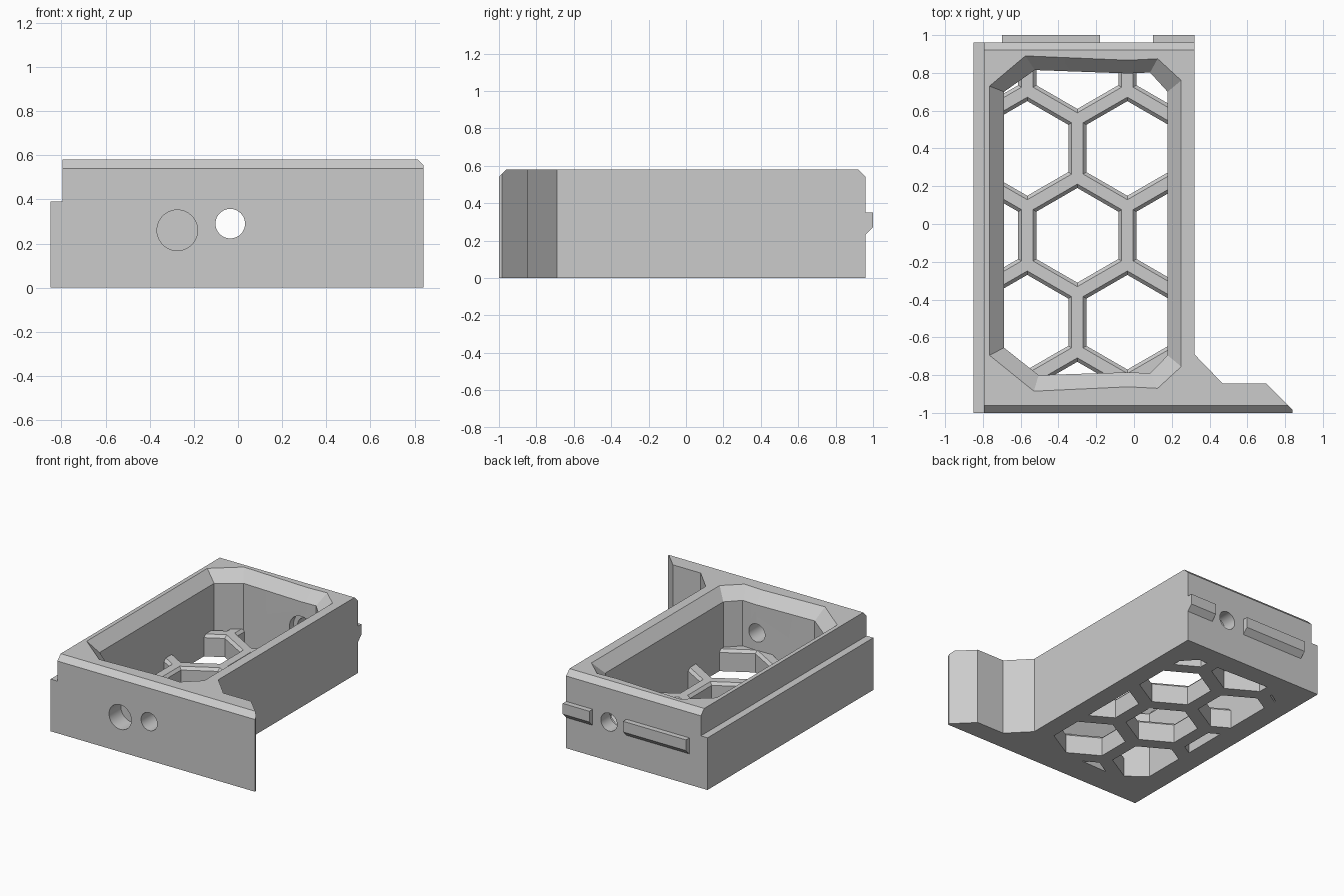
import bpy, bmesh, math

cube = bpy.data.objects.get("Cube")
if cube:
    bpy.data.objects.remove(cube, do_unlink=True)

HEIGHT, FLOOR = 0.58, 0.16
grey = bpy.data.materials.new("plain grey")
grey.use_nodes = True
grey.diffuse_color = (0.6, 0.6, 0.6, 1)
grey.node_tree.nodes["Principled BSDF"].inputs["Base Color"].default_value = grey.diffuse_color


def add_loft(bm, rings):
    """Closed solid through matching rings of points."""
    loops = [[bm.verts.new(p) for p in ring] for ring in rings]
    n = len(loops[0])
    for a, b in zip(loops, loops[1:]):
        for i in range(n):
            j = (i + 1) % n
            bm.faces.new((a[i], a[j], b[j], b[i]))
    bm.faces.new(loops[0][::-1])
    bm.faces.new(loops[-1])


def finish(name, bm):
    bmesh.ops.recalc_face_normals(bm, faces=bm.faces)
    mesh = bpy.data.meshes.new(name)
    bm.to_mesh(mesh)
    bm.free()
    mesh.materials.append(grey)
    obj = bpy.data.objects.new(name, mesh)
    bpy.context.collection.objects.link(obj)
    return obj


def loft(name, *rings):
    bm = bmesh.new()
    add_loft(bm, rings)
    return finish(name, bm)


def at_z(points, z):
    return [(x, y, z) for x, y in points]


def along_x(name, profile, x0, x1):
    return loft(name, *[[(x, y, z) for y, z in profile] for x in (x0, x1)])


def along_y(name, x, z, radius, y0, y1):
    angles = [math.tau * i / 48 for i in range(48)]
    return loft(name, *[[(x + radius * math.cos(a), y, z + radius * math.sin(a))
                         for a in angles] for y in (y0, y1)])


def combine(target, tool, operation="DIFFERENCE"):
    mod = target.modifiers.new(operation.title(), "BOOLEAN")
    mod.operation, mod.solver, mod.object = operation, "EXACT", tool
    bpy.context.view_layer.objects.active = target
    bpy.ops.object.modifier_apply(modifier=mod.name)
    bpy.data.objects.remove(tool, do_unlink=True)


# Drawer body with the front plate reaching out to one side
outline = [(-0.85, -1), (0.84, -1), (0.84, -0.985), (0.70, -0.845), (0.47, -0.845),
           (0.32, -0.69), (0.32, 0.96), (-0.85, 0.96)]
body = loft("drawer_body", at_z(outline, 0), at_z(outline, HEIGHT))

# Side step and the chamfers on the front and back top edges
combine(body, along_x("side_step", [(-2, 0.39), (2, 0.39), (2, 1), (-2, 1)], -1, -0.795))
for name, y, out in (("front_chamfer", -1, -1), ("back_chamfer", 0.96, 1)):
    profile = [(y + out * 0.1, 0.44), (y + out * 0.1, 0.68), (y - out * 0.14, 0.68)]
    combine(body, along_x(name, profile, -2, 2))

# Tray pocket with a sloped rim
rim = [(-0.765, -0.695), (-0.53, -0.885), (-0.03, -0.862), (0.125, -0.87), (0.25, -0.755),
       (0.25, 0.76), (0.125, 0.875), (-0.03, 0.867), (-0.575, 0.89), (-0.765, 0.73)]
wall = [(-0.688, -0.655), (-0.505, -0.80), (-0.03, -0.785), (0.085, -0.79), (0.178, -0.695),
        (0.178, 0.70), (0.085, 0.802), (-0.03, 0.797), (-0.525, 0.815), (-0.688, 0.70)]
pocket = loft("pocket", at_z(wall, FLOOR), at_z(wall, HEIGHT - 0.08),
              at_z(rim, HEIGHT), at_z(rim, HEIGHT + 0.1))
combine(body, pocket)

# Honeycomb openings, flared at the top and trimmed to the pocket walls
PITCH_X, PITCH_Y = 0.53, 0.46
bm = bmesh.new()
for row in range(-2, 3):
    for col in range(-1, 2):
        cx = -0.30 + PITCH_X * (col + 0.5 * (row % 2))
        cy = -0.06 + PITCH_Y * row
        rings = []
        for half_width, z in ((0.217, -0.1), (0.217, FLOOR - 0.02), (0.235, FLOOR), (0.235, FLOOR + 0.05)):
            r = half_width / math.cos(math.pi / 6)
            angles = [math.pi / 6 + math.pi / 3 * i for i in range(6)]
            rings.append([(cx + r * math.cos(a), cy + r * math.sin(a), z) for a in angles])
        add_loft(bm, rings)
honeycomb = finish("honeycomb", bm)
combine(honeycomb, loft("trim", at_z(wall, -0.2), at_z(wall, FLOOR + 0.2)), "INTERSECT")
combine(body, honeycomb)

# Round holes: blind front recess, through bore, counterbore inside the back wall
combine(body, along_y("front_recess", -0.275, 0.26, 0.092, -1.1, -0.86))
combine(body, along_y("bore", -0.035, 0.29, 0.067, -1.1, 1.1))
combine(body, along_y("counterbore", -0.035, 0.29, 0.10, 0.6, 0.85))

# Catch tabs on the back
tab = [(0.96, 0.23), (1.0, 0.27), (1.0, 0.35), (0.96, 0.35)]
along_x("long_back_tab", tab, -0.70, -0.18)
along_x("short_back_tab", tab, 0.10, 0.32)

# Smooth the bores, keep every other edge sharp
bpy.ops.object.select_all(action="DESELECT")
body.select_set(True)
bpy.context.view_layer.objects.active = body
bpy.ops.object.shade_smooth_by_angle(angle=math.radians(10))
